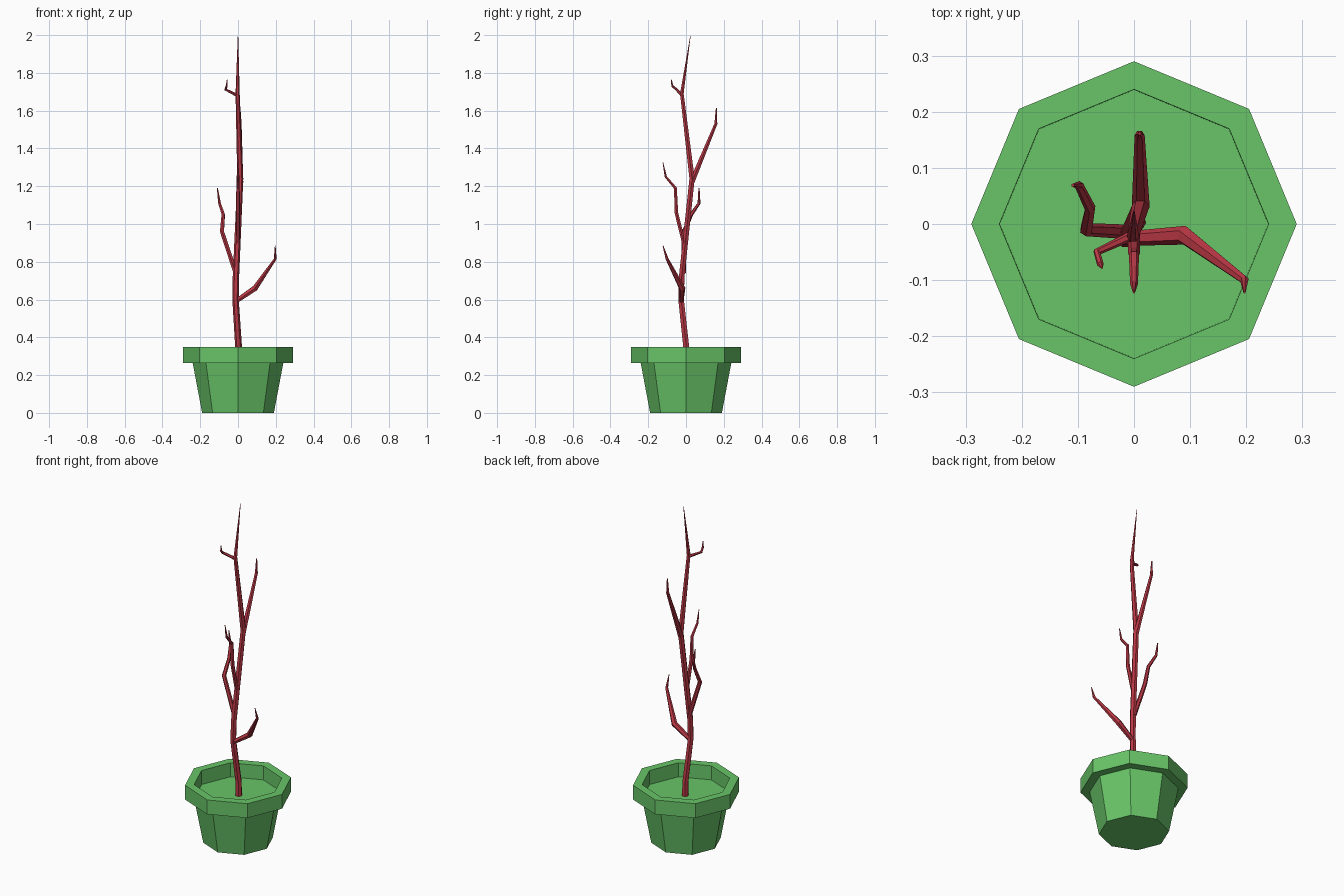
import bpy, bmesh
from math import cos, sin, pi

if "Cube" in bpy.data.objects:
    bpy.data.objects.remove(bpy.data.objects["Cube"])


def material(name, color):
    m = bpy.data.materials.new(name)
    m.diffuse_color = color
    m.use_nodes = True
    m.node_tree.nodes["Principled BSDF"].inputs["Base Color"].default_value = m.diffuse_color
    return m


GREEN = material("green", (0.14, 0.56, 0.14, 1))
RED = material("red", (0.50, 0.04, 0.06, 1))


def lathe(name, profile, mat, sides=8):
    """Spin an (r, z) profile into flat facets; ends on the axis are capped."""
    bm = bmesh.new()
    rings = [[bm.verts.new((r * cos(2 * pi * i / sides), r * sin(2 * pi * i / sides), z))
              for i in range(sides)] for r, z in profile]
    for a, b in zip(rings, rings[1:]):
        for i in range(sides):
            j = (i + 1) % sides
            bm.faces.new((a[i], a[j], b[j], b[i]))
    bm.faces.new(rings[0][::-1])
    bm.faces.new(rings[-1])
    me = bpy.data.meshes.new(name)
    bm.to_mesh(me)
    bm.free()
    me.materials.append(mat)
    ob = bpy.data.objects.new(name, me)
    bpy.context.collection.objects.link(ob)
    return ob


def branch(name, points):
    """Six-sided tapering limb through (x, y, z, radius) points."""
    cu = bpy.data.curves.new(name, 'CURVE')
    cu.dimensions = '3D'
    cu.bevel_depth = 1.0
    cu.bevel_resolution = 1
    cu.use_fill_caps = True
    sp = cu.splines.new('POLY')
    sp.points.add(len(points) - 1)
    sp.use_smooth = False
    for p, (x, y, z, r) in zip(sp.points, points):
        p.co = (x, y, z, 1)
        p.radius = r
    cu.materials.append(RED)
    ob = bpy.data.objects.new(name, cu)
    bpy.context.collection.objects.link(ob)
    bpy.ops.object.select_all(action='DESELECT')
    ob.select_set(True)
    bpy.context.view_layer.objects.active = ob
    bpy.ops.object.convert(target='MESH')


# Pot with overhanging rim and recessed soil level
lathe("pot", [(0.19, 0), (0.24, 0.265), (0.29, 0.265), (0.29, 0.35),
              (0.24, 0.35), (0.239, 0.267)], GREEN)

# Main stem
branch("trunk", [(0.003, 0.003, 0.26, 0.019), (0.003, 0.001, 0.35, 0.018),
                 (-0.013, -0.026, 0.60, 0.017), (-0.011, -0.023, 0.72, 0.017),
                 (0.012, 0.032, 1.24, 0.016), (-0.002, -0.022, 1.69, 0.011),
                 (0, 0.024, 2.0, 0.001)])

# Side branches, lowest to highest
branch("right_branch", [(-0.012, -0.026, 0.59, 0.013), (0.09, -0.02, 0.66, 0.017),
                        (0.197, -0.10, 0.815, 0.008), (0.197, -0.122, 0.885, 0.002)])
branch("left_branch", [(-0.012, -0.014, 0.74, 0.013), (-0.085, -0.01, 0.96, 0.012),
                       (-0.078, 0.028, 1.05, 0.010), (-0.098, 0.069, 1.11, 0.008),
                       (-0.109, 0.069, 1.19, 0.003)])
branch("front_branch", [(0, -0.012, 0.90, 0.011), (0, -0.051, 1.06, 0.011),
                        (0, -0.056, 1.19, 0.009), (0, -0.107, 1.25, 0.007),
                        (0, -0.122, 1.325, 0.002)])
branch("back_branch", [(0.012, 0.03, 1.22, 0.016), (0.010, 0.158, 1.53, 0.009),
                       (0.010, 0.161, 1.615, 0.003)])
branch("top_twig", [(-0.002, -0.02, 1.68, 0.009), (-0.066, -0.05, 1.712, 0.007),
                    (-0.060, -0.072, 1.73, 0.006), (-0.057, -0.078, 1.765, 0.002)])
